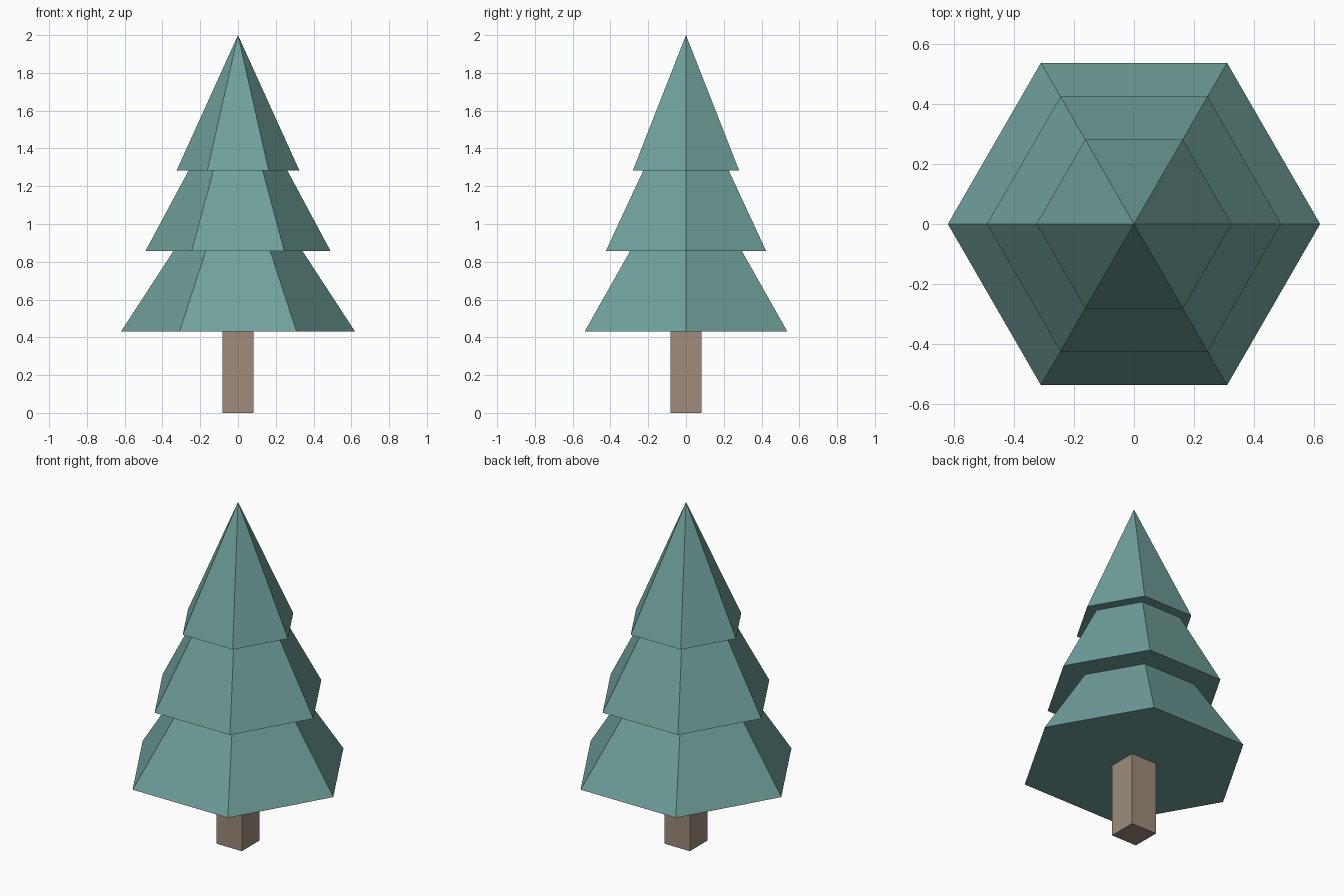
import bpy, bmesh
from math import cos, sin, pi

cube = bpy.data.objects.get("Cube")
if cube:
    bpy.data.objects.remove(cube, do_unlink=True)


def make_material(name, color):
    mat = bpy.data.materials.new(name)
    mat.use_nodes = True
    mat.diffuse_color = color
    bsdf = mat.node_tree.nodes["Principled BSDF"]
    bsdf.inputs["Base Color"].default_value = color
    bsdf.inputs["Roughness"].default_value = 0.9
    return mat


def add_object(name, bm, mat):
    bmesh.ops.recalc_face_normals(bm, faces=bm.faces)
    mesh = bpy.data.meshes.new(name)
    bm.to_mesh(mesh)
    bm.free()
    mesh.materials.append(mat)
    obj = bpy.data.objects.new(name, mesh)
    bpy.context.collection.objects.link(obj)


def add_pyramid(name, radius, base_z, tip_z, mat, sides=6):
    """Closed pyramid with one corner on the x axis."""
    bm = bmesh.new()
    ring = [bm.verts.new((radius * cos(2 * pi * i / sides),
                          radius * sin(2 * pi * i / sides), base_z))
            for i in range(sides)]
    tip = bm.verts.new((0, 0, tip_z))
    bm.faces.new(ring)
    for i in range(sides):
        bm.faces.new((ring[i], ring[(i + 1) % sides], tip))
    add_object(name, bm, mat)


needles = make_material("needle green", (0.162, 0.352, 0.328, 1))
bark = make_material("bark brown", (0.342, 0.262, 0.202, 1))

# Foliage: three stacked six-sided tiers, name, radius, base and tip height
for name, radius, base_z, tip_z in (("lower_foliage", 0.62, 0.43, 1.38),
                                    ("middle_foliage", 0.49, 0.857, 1.77),
                                    ("upper_foliage", 0.325, 1.283, 2.0)):
    add_pyramid(name, radius, base_z, tip_z, needles)

# Trunk: square post running just into the lowest tier
bm = bmesh.new()
bmesh.ops.create_cube(bm, size=1)
bmesh.ops.scale(bm, vec=(0.166, 0.166, 0.45), verts=bm.verts)
bmesh.ops.translate(bm, vec=(0, 0, 0.225), verts=bm.verts)
add_object("trunk", bm, bark)
